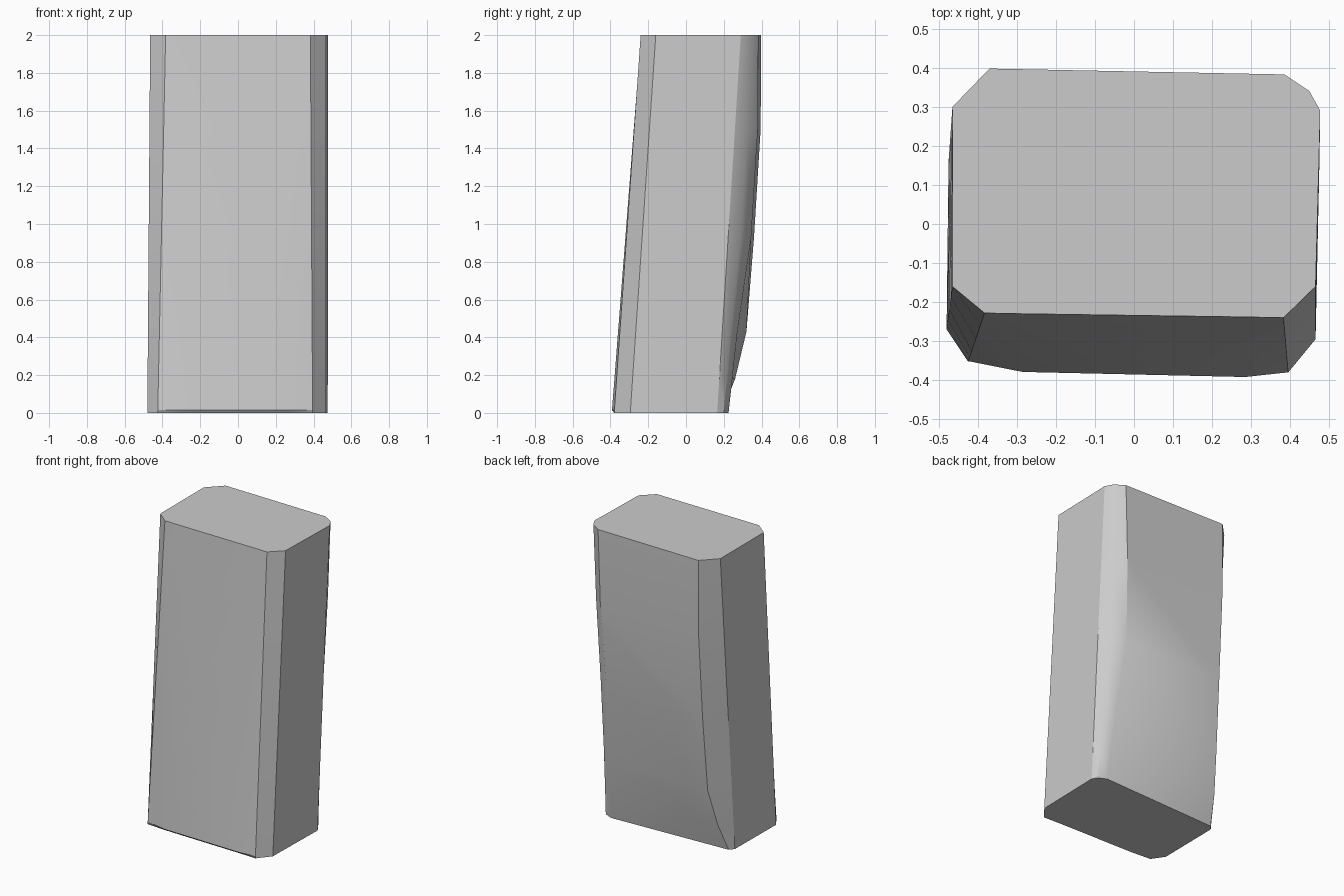
import bpy
import bmesh
from mathutils import Vector

cube = bpy.data.objects.get("Cube")
if cube:
    bpy.data.objects.remove(cube, do_unlink=True)

# Plain grey finish
grey = bpy.data.materials.new("plain_grey")
grey.use_nodes = True
colour = (0.6, 0.6, 0.6, 1)
grey.diffuse_color = colour
bsdf = next(n for n in grey.node_tree.nodes if n.type == 'BSDF_PRINCIPLED')
bsdf.inputs["Base Color"].default_value = colour
bsdf.inputs["Roughness"].default_value = 0.8

HEIGHT = 2.0
# Straight edges of the block: (foot x, y), (top x, y)
right_front = [((0.475, 0.165), (0.477, 0.29)),
               ((0.465, -0.295), (0.465, -0.16)),
               ((0.395, -0.38), (0.383, -0.24))]
front_bulge = [((0.285, -0.393), (0.28, -0.238)),
               ((-0.285, -0.38), (-0.28, -0.23))]
left_side = [((-0.425, -0.352), (-0.383, -0.228)),
             ((-0.48, -0.27), (-0.465, -0.16)),
             ((-0.475, 0.16), (-0.465, 0.30))]

# Curved back: height, left corner, right corner
back = [(0.0, (-0.45, 0.19), (0.40, 0.225)),
        (0.015, (-0.447, 0.195), (0.40, 0.227)),
        (0.18, (-0.42, 0.26), (0.39, 0.245)),
        (0.43, (-0.385, 0.32), (0.375, 0.272)),
        (0.93, (-0.375, 0.36), (0.35, 0.345)),
        (1.5, (-0.37, 0.395), (0.37, 0.38)),
        (2.0, (-0.37, 0.398), (0.385, 0.383))]


def along(edge, z):
    foot, top = (Vector(p) for p in edge)
    return foot.lerp(top, z / HEIGHT)


def section(z, back_left, back_right):
    bulge = [along(e, z) for e in front_bulge]
    if z == 0:
        # Tiny undercut below the front face
        bulge = [p + Vector((0, 0.018)) for p in bulge]
    points = [along(e, z) for e in right_front] + bulge
    points += [along(e, z) for e in left_side]
    points += [Vector(back_left), Vector(back_right)]
    # Rounded middle of the back right corner
    side = points[0]
    middle = (side + Vector(back_right)) / 2 + Vector((0.018, 0.004))
    points.append(middle)
    return [(p.x, p.y, z) for p in points]


# Leaning block lofted through the sections
bm = bmesh.new()
rings = [[bm.verts.new(p) for p in section(*row)] for row in back]
for low, high in zip(rings, rings[1:]):
    for i in range(len(low)):
        j = (i + 1) % len(low)
        bm.faces.new((low[i], low[j], high[j], high[i]))
bm.faces.new(rings[0])
bm.faces.new(rings[-1])
bmesh.ops.recalc_face_normals(bm, faces=bm.faces)

mesh = bpy.data.meshes.new("leaning_block")
bm.to_mesh(mesh)
bm.free()
mesh.materials.append(grey)
block = bpy.data.objects.new("leaning_block", mesh)
bpy.context.collection.objects.link(block)

# Smooth gentle curves, keep hard edges
bpy.ops.object.select_all(action='DESELECT')
block.select_set(True)
bpy.context.view_layer.objects.active = block
bpy.ops.object.shade_smooth_by_angle(angle=0.52)
